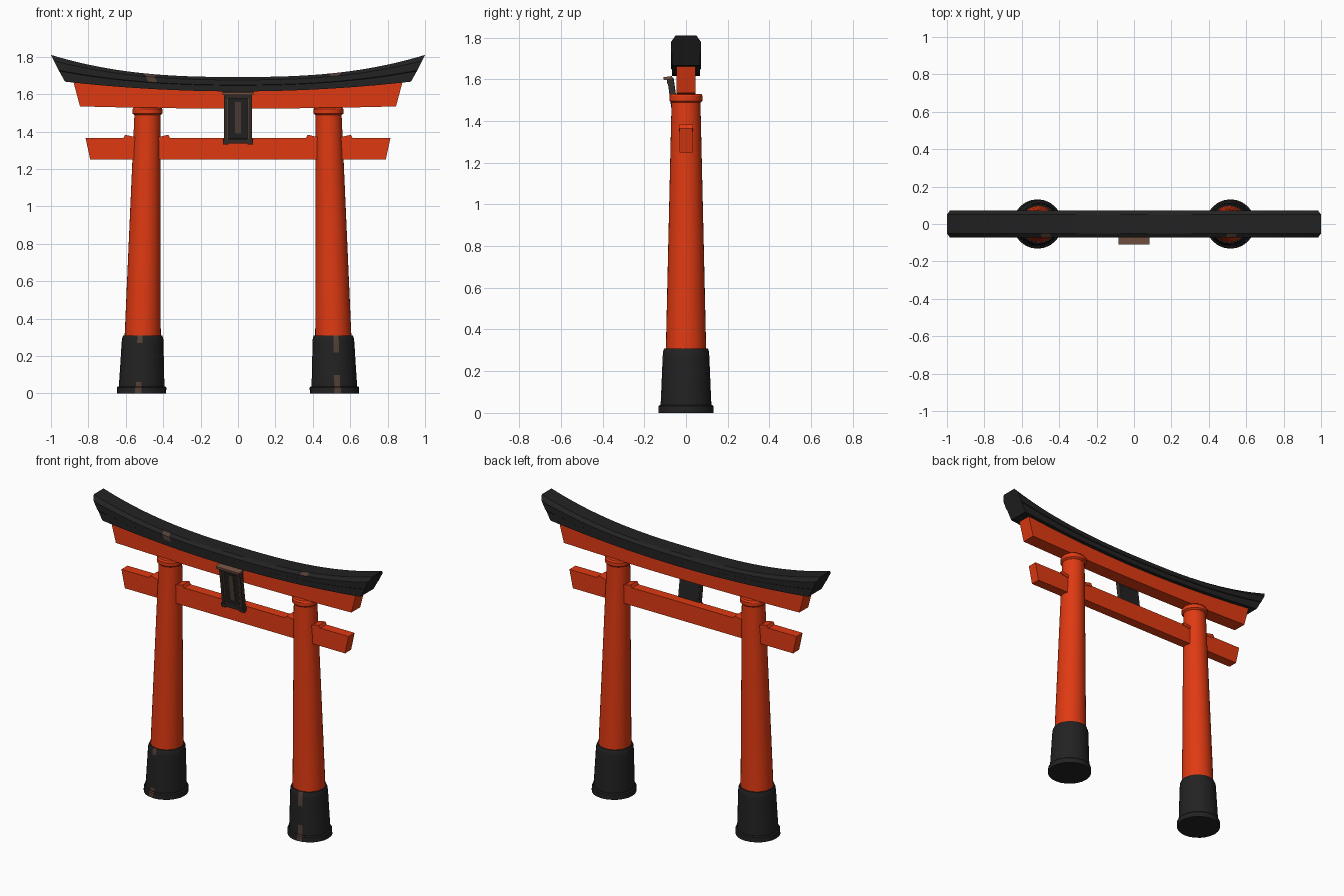
import bpy, bmesh, math
from mathutils import Matrix, Vector

if "Cube" in bpy.data.objects:
    bpy.data.objects.remove(bpy.data.objects["Cube"])


def mat(name, r, g, b):
    m = bpy.data.materials.new(name)
    m.diffuse_color = (r, g, b, 1)
    m.use_nodes = True
    m.node_tree.nodes["Principled BSDF"].inputs["Base Color"].default_value = m.diffuse_color
    return m


RED = mat("vermilion", 0.74, 0.042, 0.006)
BLACK = mat("charcoal_black", 0.016, 0.016, 0.016)
WORN = mat("worn_brown", 0.085, 0.05, 0.036)
FRAME = mat("dark_frame", 0.035, 0.026, 0.022)
BRONZE = mat("aged_bronze", 0.18, 0.09, 0.055)


def finish(name, bm, mats, angle=30):
    bmesh.ops.recalc_face_normals(bm, faces=bm.faces)
    me = bpy.data.meshes.new(name)
    bm.to_mesh(me)
    bm.free()
    for m in mats:
        me.materials.append(m)
    ob = bpy.data.objects.new(name, me)
    bpy.context.collection.objects.link(ob)
    bpy.context.view_layer.objects.active = ob
    ob.select_set(True)
    bpy.ops.object.shade_smooth_by_angle(angle=math.radians(angle))
    ob.select_set(False)
    return ob


def loft(name, rings, mats, rule=None):
    """Skin closed rings of points, cap both ends, colour faces by a rule."""
    bm = bmesh.new()
    vs = [[bm.verts.new(p) for p in ring] for ring in rings]
    n = len(vs[0])
    for a, b in zip(vs, vs[1:]):
        for i in range(n):
            j = (i + 1) % n
            bm.faces.new((a[i], a[j], b[j], b[i]))
    bm.faces.new(vs[0])
    bm.faces.new(vs[-1])
    if rule:
        for f in bm.faces:
            f.material_index = rule(f.calc_center_median())
    return finish(name, bm, mats)


def lean(z):
    return 0.516 - 0.021 * z      # pillars lean inward


def pillar_part(name, side, profile, mats, seg=32, rule=None):
    rings = [[(side * lean(z) + r * math.cos(2 * math.pi * i / seg),
               r * math.sin(2 * math.pi * i / seg), z) for i in range(seg)]
             for r, z in profile]
    return loft(name, rings, mats, rule)


def beam(name, section, half, bottom, top, mats, steps=40, rule=None):
    """Sweep a (y, height fraction) section along x; half = (bottom, top) half length."""
    rings = []
    for k in range(steps + 1):
        t = 2 * k / steps - 1
        ring = []
        for y, v in section:
            x = t * (half[0] + (half[1] - half[0]) * v)
            ring.append((x, y, bottom(x) * (1 - v) + top(x) * v))
        rings.append(ring)
    return loft(name, rings, mats, rule)


def mirrored(pts):
    return pts + [(-y, v) for y, v in reversed(pts)]


# Curved black top beam, chamfered along its upper edges
def roof_top(x):
    return 1.692 + 0.118 * abs(x) ** 2.6


def roof_bottom(x):
    return 1.615 + 0.052 * (x / 0.925) ** 2


def roof_wear(c):
    on_chamfer = c.y < -0.055 and c.z > roof_top(c.x) - 0.03
    return int(on_chamfer and (abs(c.x + 0.48) < 0.026 or abs(c.x - 0.51) < 0.026))


beam("top_beam", mirrored([(-0.068, 0), (-0.068, 0.42), (-0.072, 0.45), (-0.072, 0.8), (-0.05, 1)]),
     (0.925, 1.0), roof_bottom, roof_top, [BLACK, WORN], 40, roof_wear)

# Red lintel under the top beam
beam("upper_lintel", mirrored([(-0.045, 0), (-0.045, 1)]), (0.845, 0.88),
     lambda x: 1.523 + 0.012 * (x / 0.845) ** 2, lambda x: roof_bottom(x) + 0.004, [RED])

# Straight tie beam through the pillars
beam("tie_beam", mirrored([(-0.031, 0), (-0.031, 1)]), (0.79, 0.815),
     lambda x: 1.25, lambda x: 1.366, [RED], 1)

for side, tag in ((-1, "left"), (1, "right")):
    # Red tapering pillar and its collar
    pillar_part(tag + "_pillar", side, [(0.097, 0.29), (0.083, 0.9), (0.069, 1.50)], [RED])
    pillar_part(tag + "_collar", side,
                [(0.07, 1.488), (0.08, 1.497), (0.08, 1.52), (0.073, 1.53)], [RED])

    # Black sleeve with worn patches on its front, and base disc
    low, high = (0.07, 0.27) if side < 0 else (0.1, 0.23)

    def sleeve_wear(c, side=side, low=low, high=high):
        dx = side * c.x - lean(c.z)
        return int(c.y < -0.09 and 0 < dx < 0.03 and (c.z < low or c.z > high))

    pillar_part(tag + "_sleeve", side,
                [(0.122, 0.02), (0.121, 0.06), (0.119, 0.1), (0.114, 0.22),
                 (0.112, 0.27), (0.11, 0.295), (0.104, 0.31)],
                [BLACK, WORN], 24, sleeve_wear)
    pillar_part(tag + "_base", side, [(0.132, 0), (0.132, 0.032), (0.126, 0.038)],
                [BLACK, WORN], 24, sleeve_wear)

    # Wedges driven in on both sides of the pillar, tallest at the outer end
    for d in (-1, 1):
        x0 = side * 0.488
        ring = [(x0 + d * 0.05, 1.35), (x0 + d * 0.127, 1.362),
                (x0 + d * 0.115, 1.383), (x0 + d * 0.05, 1.368)]
        loft(f"{tag}_wedge_{'inner' if d * side < 0 else 'outer'}",
             [[(x, y, z) for x, z in ring] for y in (-0.034, 0.034)], [RED])

# Tilted plaque hung between the beams
TILT = Matrix.Translation((0, -0.054, 1.475)) @ Matrix.Rotation(math.radians(8), 4, 'X')


def plaque_box(name, centre, size, material):
    bm = bmesh.new()
    bmesh.ops.create_cube(bm, size=1)
    for v in bm.verts:
        v.co = TILT @ (Vector(centre) + Vector(a * b for a, b in zip(v.co, size)))
    return finish(name, bm, [material])


plaque_box("plaque_board", (0, 0.004, 0), (0.135, 0.018, 0.26), BLACK)
for s, tag in ((-1, "left"), (1, "right")):
    plaque_box(f"plaque_{tag}_rail", (s * 0.066, -0.003, -0.003), (0.018, 0.03, 0.27), FRAME)
    plaque_box(f"plaque_{tag}_trim", (s * 0.053, -0.008, -0.005), (0.006, 0.014, 0.225), BRONZE)
    plaque_box(f"plaque_{tag}_foot", (s * 0.066, -0.004, -0.13), (0.03, 0.034, 0.025), FRAME)
plaque_box("plaque_bottom_rail", (0, -0.003, -0.125), (0.14, 0.03, 0.024), FRAME)
plaque_box("plaque_top_rail", (0, -0.005, 0.118), (0.15, 0.032, 0.026), FRAME)
plaque_box("plaque_cornice", (0, -0.014, 0.134), (0.168, 0.042, 0.014), BRONZE)
plaque_box("plaque_inlay", (0, -0.006, 0), (0.03, 0.006, 0.17), WORN)
